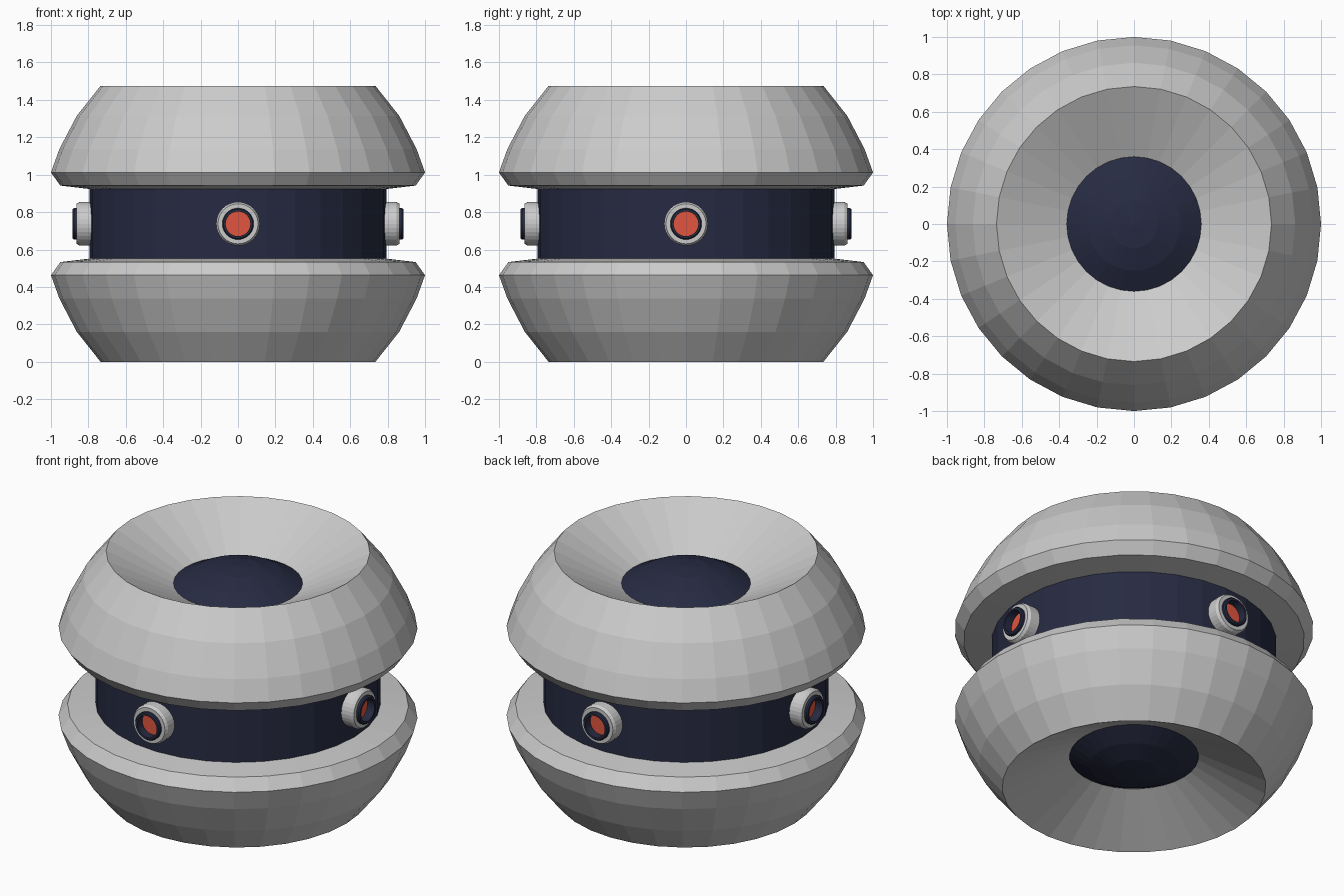
import bpy, bmesh
from math import cos, sin, pi
from mathutils import Matrix

if "Cube" in bpy.data.objects:
    bpy.data.objects.remove(bpy.data.objects["Cube"])

H = 1.475
MID = H / 2


def material(name, rgb):
    m = bpy.data.materials.new(name)
    m.diffuse_color = (*rgb, 1)
    m.use_nodes = True
    m.node_tree.nodes["Principled BSDF"].inputs["Base Color"].default_value = m.diffuse_color
    return m


NAVY = material("navy", (0.02, 0.024, 0.055))
RED = material("red", (0.75, 0.09, 0.05))


def finish(name, bm, mat=None, matrix=Matrix()):
    bmesh.ops.recalc_face_normals(bm, faces=bm.faces)
    me = bpy.data.meshes.new(name)
    bm.to_mesh(me)
    bm.free()
    if mat:
        me.materials.append(mat)
    ob = bpy.data.objects.new(name, me)
    ob.matrix_world = matrix
    bpy.context.collection.objects.link(ob)
    return ob


def lathe(name, profile, mat=None, closed=True, sides=32, matrix=Matrix()):
    """Revolve (radius, height) points around z; closed joins last to first."""
    bm = bmesh.new()
    rings = [[bm.verts.new((r * cos(2 * pi * k / sides), r * sin(2 * pi * k / sides), z))
              for k in range(sides)] for r, z in profile]
    pairs = list(zip(rings, rings[1:])) + ([(rings[-1], rings[0])] if closed else [])
    for a, b in pairs:
        for k in range(sides):
            j = (k + 1) % sides
            bm.faces.new((a[k], a[j], b[j], b[k]))
    return finish(name, bm, mat, matrix)


# Upper and lower shells, mirrored, each with a funnel opening
shell = [(0.78, 0.922), (0.95, 0.942), (1.0, 1.012), (0.955, 1.137),
         (0.862, 1.315), (0.735, H), (0.36, 1.283)]
lathe("upper_shell", shell)
lathe("lower_shell", [(r, H - z) for r, z in shell])

# Waist band between the shells
lathe("waist_band", [(0.795, 0.54), (0.795, H - 0.54)], NAVY, closed=False)

# Core ball seen through the funnels
bm = bmesh.new()
bmesh.ops.create_uvsphere(bm, u_segments=32, v_segments=16, radius=0.653)
finish("core_ball", bm, NAVY, Matrix.Translation((0, 0, MID)))

# Four lights around the waist: grey collar, navy barrel, recessed red lens
for i, side in enumerate(("right", "back", "left", "front")):
    m = (Matrix.Translation((0, 0, MID)) @ Matrix.Rotation(i * pi / 2, 4, 'Z')
         @ Matrix.Rotation(pi / 2, 4, 'Y'))
    lathe(side + "_collar", [(0.083, 0.77), (0.117, 0.77), (0.117, 0.847),
                             (0.107, 0.863), (0.083, 0.863)], matrix=m)
    lathe(side + "_barrel", [(0.066, 0.77), (0.084, 0.77), (0.084, 0.877),
                             (0.078, 0.884), (0.066, 0.884)], NAVY, matrix=m)
    bm = bmesh.new()
    bmesh.ops.create_circle(bm, cap_ends=True, segments=32, radius=0.067)
    bmesh.ops.translate(bm, verts=bm.verts, vec=(0, 0, 0.835))
    finish(side + "_lens", bm, RED, m)
